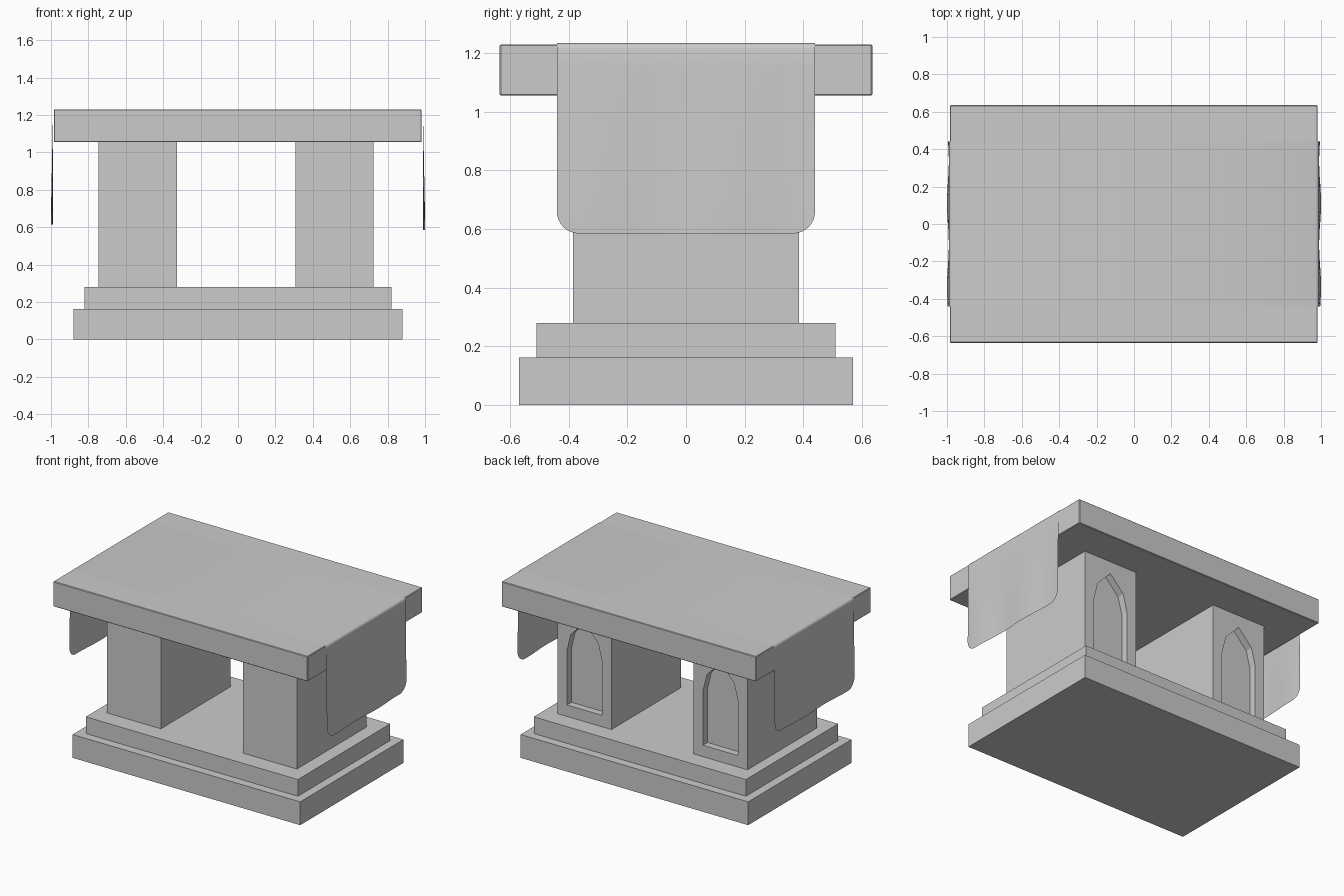
import bpy, bmesh, math
from mathutils import Vector

cube = bpy.data.objects.get("Cube")
if cube:
    bpy.data.objects.remove(cube, do_unlink=True)

stone = bpy.data.materials.new("grey stone")
stone.use_nodes = True
GREY = (0.6, 0.6, 0.6, 1)
stone.diffuse_color = GREY
stone.node_tree.nodes["Principled BSDF"].inputs["Base Color"].default_value = GREY


def finish(name, bm):
    bmesh.ops.recalc_face_normals(bm, faces=bm.faces)
    mesh = bpy.data.meshes.new(name)
    bm.to_mesh(mesh)
    bm.free()
    mesh.materials.append(stone)
    obj = bpy.data.objects.new(name, mesh)
    bpy.context.collection.objects.link(obj)
    return obj


def block(name, x0, x1, half_depth, z0, z1, bevel=0):
    bm = bmesh.new()
    bmesh.ops.create_cube(bm, size=1)
    for v in bm.verts:
        v.co = ((x0 + x1) / 2 + v.co.x * (x1 - x0), v.co.y * 2 * half_depth,
                (z0 + z1) / 2 + v.co.z * (z1 - z0))
    if bevel:
        bmesh.ops.bevel(bm, geom=bm.edges[:], offset=bevel, segments=1, affect='EDGES')
    return finish(name, bm)


# Stepped base and table slab
block("base_plinth", -0.88, 0.88, 0.57, 0, 0.163)
block("base_step", -0.82, 0.82, 0.51, 0.163, 0.28)
block("table_slab", -0.985, 0.982, 0.635, 1.055, 1.23, 0.004)

# Pillars, each with a pointed niche cut into the back face
ARCH = [(0.135, 0.36), (0.135, 0.74), (0.105, 0.86), (0, 0.97)]
outline = ARCH + [(-x, z) for x, z in reversed(ARCH[:-1])]
NICHE_DEPTH = 0.05
for side, x0 in (("right", -0.745), ("left", 0.307)):
    x1 = x0 + 0.418
    pillar = block(side + "_pillar", x0, x1, 0.385, 0.28, 1.055)
    bm = bmesh.new()
    face = bm.faces.new([bm.verts.new(((x0 + x1) / 2 + x, 0.385 - NICHE_DEPTH, z))
                         for x, z in outline])
    out = bmesh.ops.extrude_face_region(bm, geom=[face])
    moved = [g for g in out["geom"] if isinstance(g, bmesh.types.BMVert)]
    bmesh.ops.translate(bm, verts=moved, vec=(0, 0.2, 0))
    cutter = finish(side + "_niche_cutter", bm)
    cutter.hide_render = True
    cut = pillar.modifiers.new("niche", 'BOOLEAN')
    cut.object = cutter
    cut.solver = 'EXACT'
    bpy.context.view_layer.objects.active = pillar
    bpy.ops.object.modifier_apply(modifier=cut.name)
    bpy.data.objects.remove(cutter, do_unlink=True)

# Altar cloth: a strip over the slab, hanging at both ends with rounded corners
HALF, RADIUS, COLS = 0.44, 0.075, 32


def hang(sign, bottom):
    """Cloth rows from the lower hem up to the slab edge: (x, z, half width, wave)."""
    rows = []
    for i in range(9):
        a = i / 8 * math.pi / 2
        rows.append((sign * 0.995, bottom + RADIUS * (1 - math.cos(a)),
                     HALF - RADIUS + RADIUS * math.sin(a), 1))
    for i in range(1, 9):
        t = i / 8
        rows.append((sign * (0.995 - 0.006 * t), bottom + RADIUS + (1.215 - bottom - RADIUS) * t,
                     HALF, 1 - t))
    for a in (30, 60, 90):
        a = math.radians(a)
        rows.append((sign * (0.971 + 0.018 * math.cos(a)), 1.215 + 0.019 * math.sin(a), HALF, 0))
    return rows


rows = hang(-1, 0.615) + hang(1, 0.585)[::-1]
bm = bmesh.new()
grid = []
for x, z, w, wave in rows:
    line = []
    for j in range(COLS + 1):
        y = w * (2 * j / COLS - 1)
        fold = 0.005 * wave * math.sin(y * 14)
        line.append(bm.verts.new((x + math.copysign(fold, x) * (1 if fold > 0 else -1), y, z)))
    grid.append(line)
for a, b in zip(grid, grid[1:]):
    for j in range(COLS):
        bm.faces.new((a[j], a[j + 1], b[j + 1], b[j]))
cloth = finish("altar_cloth", bm)
for obj in bpy.context.selected_objects:
    obj.select_set(False)
cloth.select_set(True)
bpy.context.view_layer.objects.active = cloth
bpy.ops.object.shade_smooth_by_angle(angle=math.radians(40))
